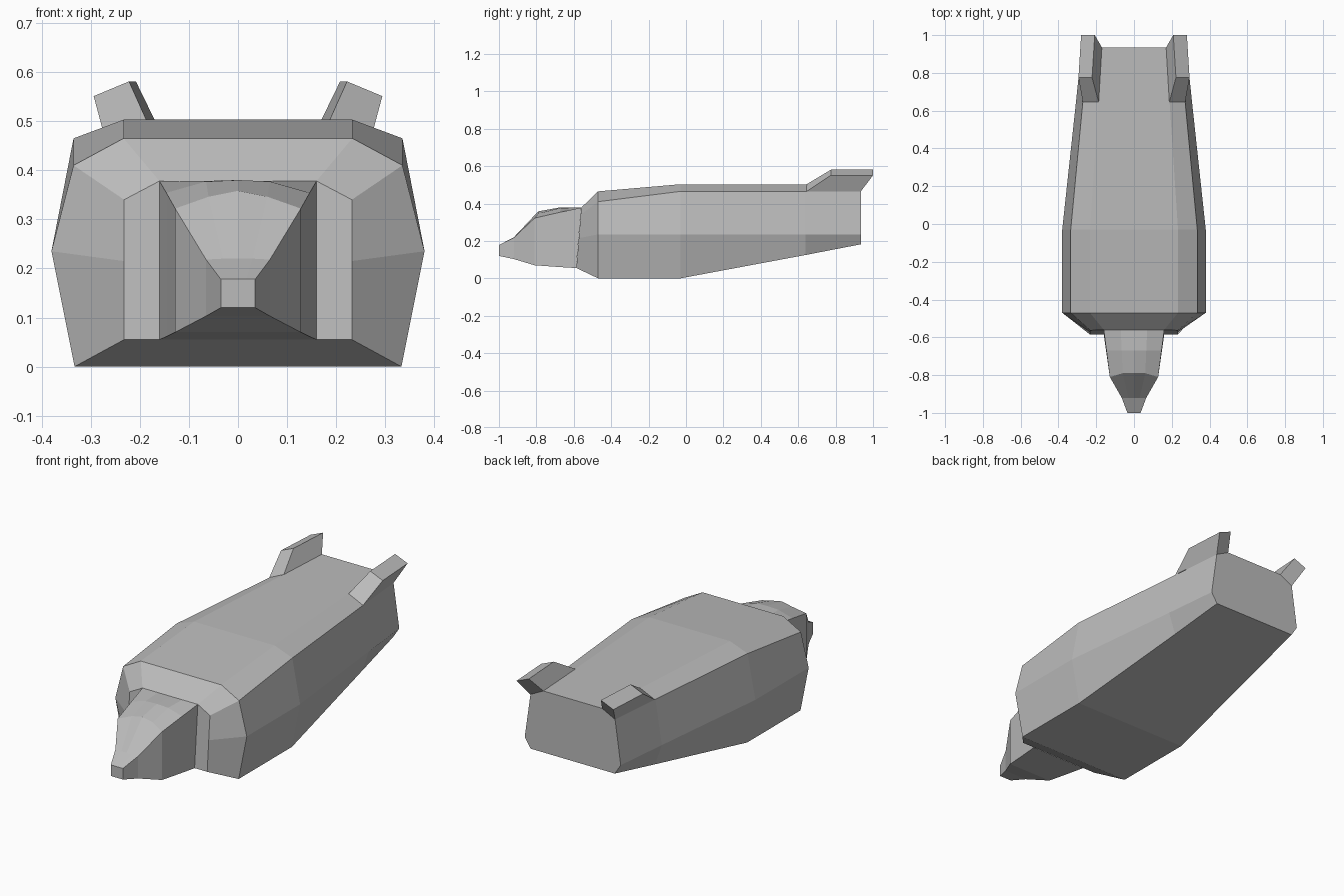
import bpy, bmesh

if "Cube" in bpy.data.objects:
    bpy.data.objects.remove(bpy.data.objects["Cube"])

gray = bpy.data.materials.new("hull_gray")
gray.diffuse_color = (0.5, 0.5, 0.5, 1)
gray.use_nodes = True
gray.node_tree.nodes["Principled BSDF"].inputs["Base Color"].default_value = gray.diffuse_color


def loft(name, rings, cap_start=True):
    """Skin a list of closed rings and cap the ends."""
    bm = bmesh.new()
    loops = [[bm.verts.new(p) for p in ring] for ring in rings]
    n = len(loops[0])
    for a, b in zip(loops, loops[1:]):
        for i in range(n):
            j = (i + 1) % n
            bm.faces.new((a[i], a[j], b[j], b[i]))
    if cap_start:
        bm.faces.new(loops[0])
    bm.faces.new(loops[-1])
    bmesh.ops.recalc_face_normals(bm, faces=bm.faces)
    mesh = bpy.data.meshes.new(name)
    bm.to_mesh(mesh)
    bm.free()
    mesh.materials.append(gray)
    obj = bpy.data.objects.new(name, mesh)
    bpy.context.collection.objects.link(obj)
    return obj


def mirrored(half):
    """Close a right-hand half profile (top to bottom) with its mirror image."""
    return half + [(-x, y, z) for x, y, z in reversed(half) if x > 0]


def hull_half(y, taper, top, shoulder, bottom):
    return [(0.233 * taper, y, top), (0.335 * taper, y, shoulder),
            (0.38 * taper, y, 0.235), (0.333 * taper, y, bottom)]


# Main hull: slanted front plate, then straight and tapering sections
front_plate = [(0.16, -0.56, 0.378), (0.232, -0.563, 0.34),
               (0.232, -0.573, 0.215), (0.232, -0.586, 0.055)]
hull = [front_plate,
        hull_half(-0.47, 1.0, 0.465, 0.41, 0.0),
        hull_half(-0.03, 1.0, 0.503, 0.465, 0.0),
        hull_half(0.64, 0.81, 0.503, 0.465, 0.125),
        hull_half(0.935, 0.73, 0.503, 0.465, 0.182)]
loft("hull", [mirrored(h) for h in hull])

# Cockpit nose: centre ridge, facet line, side edge, bottom edge
nose = [
    [(0, -0.56, 0.378), (0.07, -0.56, 0.378), (0.16, -0.56, 0.378), (0.16, -0.587, 0.055)],
    [(0, -0.67, 0.38), (0.065, -0.67, 0.377), (0.146, -0.67, 0.354), (0.146, -0.685, 0.061)],
    [(0, -0.79, 0.358), (0.06, -0.79, 0.346), (0.128, -0.81, 0.322), (0.128, -0.81, 0.07)],
    [(0, -0.92, 0.22), (0.03, -0.92, 0.22), (0.065, -0.92, 0.218), (0.065, -0.92, 0.103)],
    [(0, -1.0, 0.178), (0.017, -1.0, 0.178), (0.035, -1.0, 0.178), (0.035, -1.0, 0.12)],
]
loft("cockpit_nose", [mirrored(h) for h in nose], cap_start=False)

# Tail fins growing out of the hull shoulders
fin_base = [(0.187, 0.645, 0.503), (0.271, 0.645, 0.465),
            (0.245, 0.935, 0.465), (0.17, 0.935, 0.503)]
fin_top = [(0.222, 0.775, 0.581), (0.294, 0.775, 0.551),
           (0.28, 1.0, 0.551), (0.208, 1.0, 0.581)]
for side, s in (("right", 1), ("left", -1)):
    loft("tail_fin_" + side,
         [[(s * x, y, z) for x, y, z in ring] for ring in (fin_base, fin_top)],
         cap_start=False)
